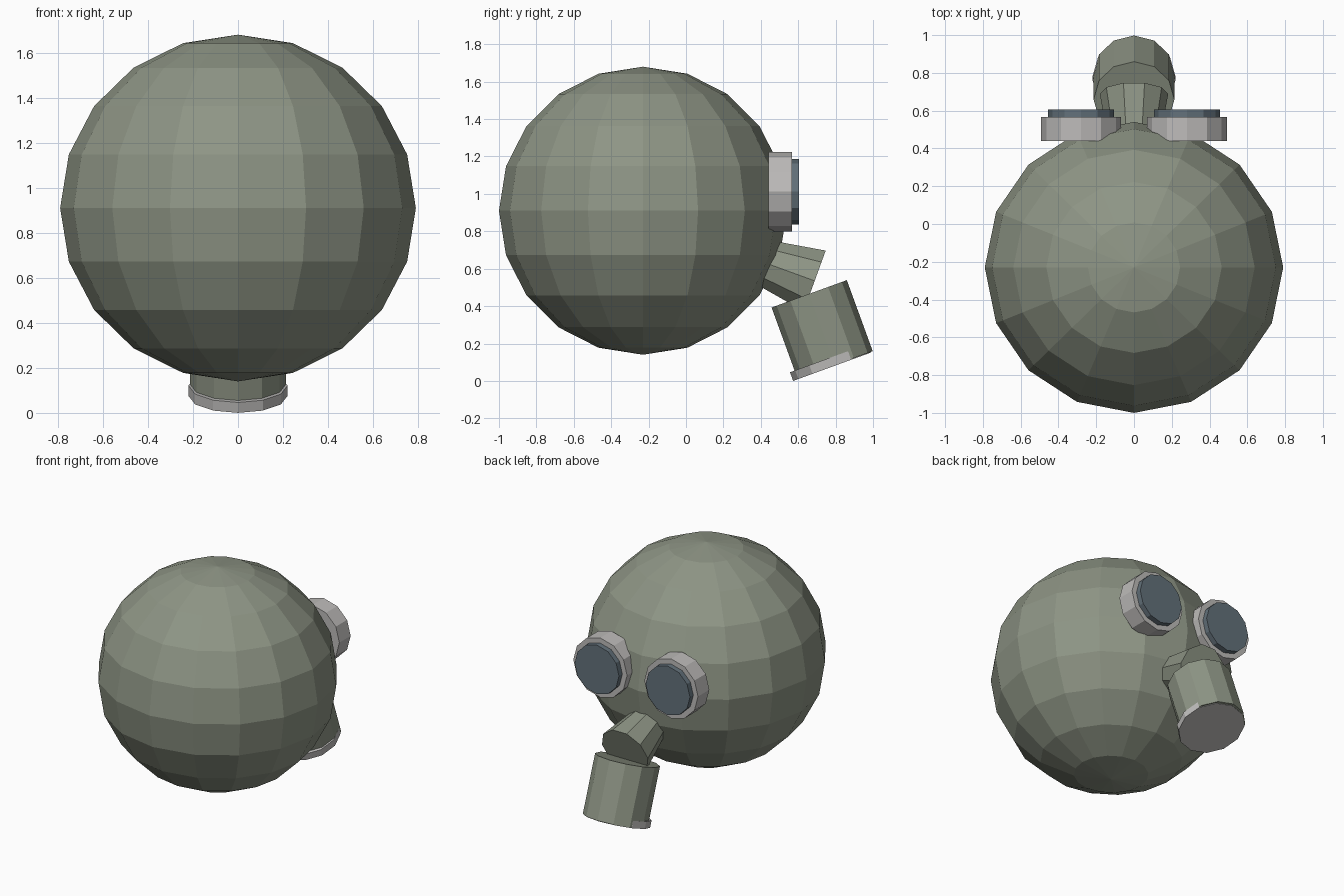
import bpy, bmesh, math
from mathutils import Matrix, Vector

if "Cube" in bpy.data.objects:
    bpy.data.objects.remove(bpy.data.objects["Cube"])


def material(name, rgb):
    m = bpy.data.materials.new(name)
    m.diffuse_color = (*rgb, 1)
    m.use_nodes = True
    m.node_tree.nodes["Principled BSDF"].inputs["Base Color"].default_value = m.diffuse_color
    return m


OLIVE = material("olive_rubber", (0.27, 0.30, 0.235))
METAL = material("light_metal", (0.51, 0.50, 0.49))
GLASS = material("blue_grey_glass", (0.125, 0.165, 0.195))


def finish(name, bm, mat, matrix):
    bmesh.ops.recalc_face_normals(bm, faces=bm.faces)
    mesh = bpy.data.meshes.new(name)
    bm.to_mesh(mesh)
    bm.free()
    mesh.materials.append(mat)
    ob = bpy.data.objects.new(name, mesh)
    ob.matrix_world = matrix
    bpy.context.collection.objects.link(ob)
    return ob


def frustum(name, mat, origin, tilt, sides, r0, r1, z0, z1, shift=0):
    """Capped prism along local z, tilted about x, with a corner on local +x."""
    bm = bmesh.new()
    rings = []
    for r, z in ((r0, z0), (r1, z1)):
        rings.append([bm.verts.new((r * math.cos(a), r * math.sin(a) + shift, z))
                      for a in (2 * math.pi * i / sides for i in range(sides))])
    for ring in rings:
        bm.faces.new(ring)
    for i in range(sides):
        j = (i + 1) % sides
        bm.faces.new((rings[0][i], rings[0][j], rings[1][j], rings[1][i]))
    m = Matrix.Translation(Vector(origin)) @ Matrix.Rotation(math.radians(tilt), 4, 'X')
    return finish(name, bm, mat, m)


# Head: low-poly ball
bm = bmesh.new()
bmesh.ops.create_uvsphere(bm, u_segments=16, v_segments=10, radius=1)
bmesh.ops.scale(bm, vec=(0.79, 0.77, 0.77), verts=bm.verts)
finish("head", bm, OLIVE, Matrix.Translation((0, -0.23, 0.91)))

# Eyepieces: metal rim and glass disc on each side, facing +y
for side, x in (("left", -0.28), ("right", 0.28)):
    frustum("eye_rim_" + side, METAL, (x, 0, 1.012), -90, 12, 0.212, 0.212, 0.44, 0.567)
    frustum("eye_lens_" + side, GLASS, (x, 0, 1.012), -90, 12, 0.175, 0.175, 0.50, 0.605)

# Snout: flares outward and down
frustum("snout", OLIVE, (0, 0.688, 0.535), -110, 10, 0.107, 0.181, -0.42, 0)

# Filter canister with an offset metal base
BASE = (0, 0.797, 0.086)
frustum("filter_canister", OLIVE, BASE, 20, 12, 0.214, 0.214, 0, 0.404)
frustum("filter_base", METAL, BASE, 20, 12, 0.22, 0.22, -0.004, 0.045, shift=-0.02)
